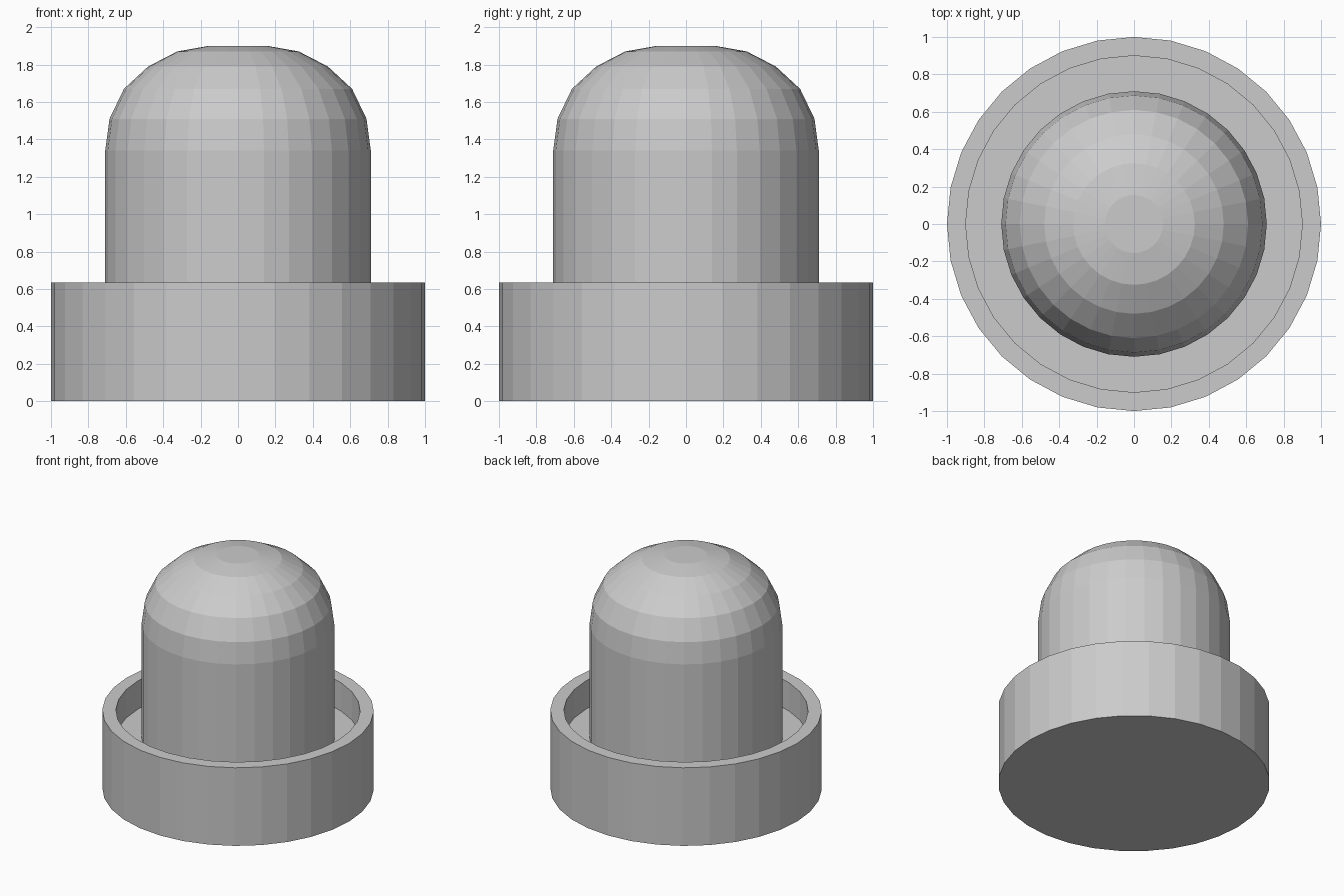
import bpy, bmesh
from math import cos, sin, tau

if "Cube" in bpy.data.objects:
    bpy.data.objects.remove(bpy.data.objects["Cube"])

SIDES = 32


def lathe(name, profile):
    """Revolve (radius, z) points around z; radius 0 is not needed, ends are capped."""
    bm = bmesh.new()
    rings = [[bm.verts.new((r * cos(tau * i / SIDES), r * sin(tau * i / SIDES), z))
              for i in range(SIDES)] for r, z in profile]
    for a, b in zip(rings, rings[1:]):
        for i in range(SIDES):
            j = (i + 1) % SIDES
            bm.faces.new((a[i], a[j], b[j], b[i]))
    bm.faces.new(rings[0][::-1])
    bm.faces.new(rings[-1])
    bmesh.ops.recalc_face_normals(bm, faces=bm.faces[:])
    mesh = bpy.data.meshes.new(name)
    bm.to_mesh(mesh)
    bm.free()
    obj = bpy.data.objects.new(name, mesh)
    bpy.context.collection.objects.link(obj)
    return obj


# Round base with a recessed floor inside a thin rim
lathe("base_cup", [(1.0, 0), (1.0, 0.635), (0.9, 0.635), (0.9, 0.405)])

# Domed button standing on the recessed floor
lathe("domed_button", [(0.71, 0.405), (0.71, 1.34), (0.687, 1.51), (0.61, 1.67),
                       (0.48, 1.79), (0.325, 1.87), (0.155, 1.90)])
